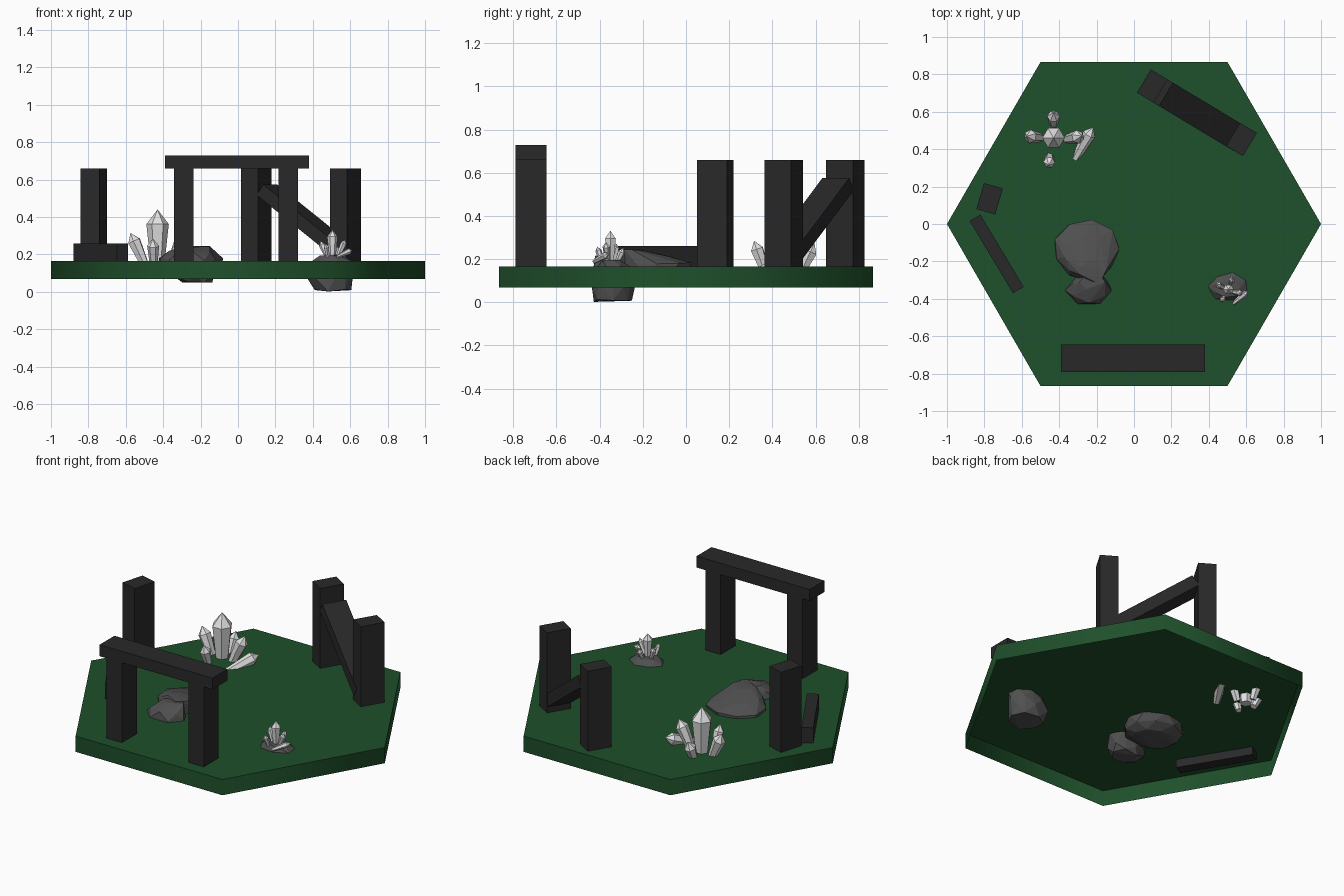
import bpy, bmesh, random
from math import cos, sin, radians, pi
from mathutils import Vector, Matrix

random.seed(4)
if "Cube" in bpy.data.objects:
    bpy.data.objects.remove(bpy.data.objects["Cube"])


def material(name, r, g, b):
    mat = bpy.data.materials.new(name)
    mat.use_nodes = True
    mat.diffuse_color = (r, g, b, 1)
    bsdf = next(n for n in mat.node_tree.nodes if n.type == "BSDF_PRINCIPLED")
    bsdf.inputs["Base Color"].default_value = (r, g, b, 1)
    return mat


GRASS = material("grass green", .0135, .08, .024)
PILLAR = material("dark pillar stone", .022, .022, .022)
ROCK = material("grey rock", .08, .08, .08)
CRYSTAL = material("pale crystal", .75, .75, .75)


def finish(name, bm, mat):
    bmesh.ops.recalc_face_normals(bm, faces=bm.faces)
    mesh = bpy.data.meshes.new(name)
    bm.to_mesh(mesh)
    bm.free()
    mesh.materials.append(mat)
    obj = bpy.data.objects.new(name, mesh)
    bpy.context.collection.objects.link(obj)
    return obj


def block(name, centre, size, turn=0, tilt=0):
    """Stone block, tilted about its own y axis, then turned about z."""
    bm = bmesh.new()
    bmesh.ops.create_cube(bm, size=1)
    place = (Matrix.Translation(centre) @ Matrix.Rotation(radians(turn), 4, "Z")
             @ Matrix.Rotation(radians(tilt), 4, "Y") @ Matrix.Diagonal((*size, 1)))
    bm.transform(place)
    return finish(name, bm, PILLAR)


def hull(name, points, mat):
    """Convex solid around a set of points."""
    bm = bmesh.new()
    for p in points:
        bm.verts.new(p)
    out = bmesh.ops.convex_hull(bm, input=bm.verts)
    loose = {g for g in out["geom_interior"] if isinstance(g, bmesh.types.BMVert)}
    bmesh.ops.delete(bm, geom=list(loose), context="VERTS")
    bmesh.ops.dissolve_limit(bm, angle_limit=radians(3), verts=bm.verts, edges=bm.edges)
    return finish(name, bm, mat)


def rock(name, rings, sides):
    """Faceted boulder from uneven rings: height, centre x, y, radii x, y."""
    points = []
    for i, (z, cx, cy, rx, ry) in enumerate(rings):
        for k in range(sides):
            a = 2 * pi * (k + i / 2) / sides
            j = random.uniform(.92, 1.04)
            points.append((cx + rx * j * cos(a), cy + ry * j * sin(a),
                           z + random.uniform(-.006, .006)))
    return hull(name, points, ROCK)


def crystal(name, base, tip, radius):
    """Six-sided shard that widens upwards and ends in a point."""
    base, tip = Vector(base), Vector(tip)
    axis = tip - base
    turn = axis.to_track_quat("Z", "Y")
    points = [tip]
    for along, scale in ((0, .55), (1 - 1.3 * radius / axis.length, 1)):
        for k in range(6):
            a = k * pi / 3
            ring = Vector((cos(a), sin(a), 0)) * radius * scale
            points.append(base + axis * along + turn @ ring)
    return hull(name, points, CRYSTAL)


# Shards relative to the ground point of a cluster: base, tip, radius
SHARDS = {
    "main": ((0, 0, -.05), (0, 0, .275), .06),
    "right_side": ((-.055, 0, -.05), (-.145, .01, .15), .037),
    "left_side": ((.055, -.01, -.05), (.15, .01, .165), .037),
    "back": ((0, .06, -.05), (0, .135, .11), .035),
    "front": ((-.02, -.085, -.05), (-.025, -.145, .12), .032),
    "low": ((.105, -.13, -.025), (.212, .058, .05), .035),
}


def cluster(name, origin, scale, turn):
    place = (Matrix.Translation(origin) @ Matrix.Rotation(radians(turn), 4, "Z")
             @ Matrix.Scale(scale, 4))
    for part, (base, tip, radius) in SHARDS.items():
        crystal(f"{name}_{part}_shard", place @ Vector(base), place @ Vector(tip),
                radius * scale)


# Hexagonal ground: a top with side walls, open underneath
bm = bmesh.new()
lower, upper = ([bm.verts.new((cos(k * pi / 3), sin(k * pi / 3), z)) for k in range(6)]
                for z in (.068, .165))
bm.faces.new(upper)
for k in range(6):
    n = (k + 1) % 6
    bm.faces.new((lower[k], lower[n], upper[n], upper[k]))
ground = finish("ground_slab", bm, GRASS)
bpy.context.view_layer.objects.active = ground
ground.select_set(True)
bpy.ops.object.shade_smooth_by_angle(angle=radians(65))
ground.select_set(False)

# Standing pillars
POST = (.105, .145, .493)
for name, x, y, turn in (("front_gate_right_post", -.29, -.718, 0),
                         ("front_gate_left_post", .268, -.718, 0),
                         ("broken_gate_inner_post", .098, .737, -31),
                         ("broken_gate_outer_post", .575, .452, -31),
                         ("lone_post", -.772, .135, -16)):
    block(name, (x, y, .412), POST, turn)

# Lintels: one in place, one slipped down between its posts, one half buried
block("front_gate_lintel", (-.005, -.718, .693), (.77, .145, .07))
along = Vector((cos(radians(-31)), sin(radians(-31)), 0))
slipped = Vector((.098, .737, 0)) + along * .3 + Vector((0, 0, .384))
block("slipped_lintel", slipped, (.57, .145, .07), -31, 34.6)
block("buried_lintel", (-.734, -.16, .187), (.45, .067, .145), -59)

# Boulders sunk through the ground
rock("large_boulder", [(.09, -.255, -.14, .13, .1), (.12, -.255, -.14, .17, .15),
                       (.18, -.255, -.135, .18, .157), (.215, -.25, -.18, .125, .115),
                       (.24, -.22, -.25, .07, .06)], 9)
rock("front_boulder", [(.055, -.22, -.345, .085, .07), (.09, -.24, -.355, .125, .088),
                       (.17, -.24, -.355, .125, .088), (.21, -.24, -.35, .105, .075),
                       (.237, -.22, -.31, .07, .045)], 6)
rock("crystal_boulder", [(.007, .505, -.338, .105, .088), (.07, .49, -.338, .125, .1),
                         (.12, .495, -.335, .12, .093), (.165, .505, -.335, .11, .08),
                         (.195, .5, -.345, .07, .05)], 7)

# Crystal clusters
cluster("large_cluster", (-.43, .46, .165), 1, 0)
cluster("small_cluster", (.505, -.35, .2), .48, -20)
